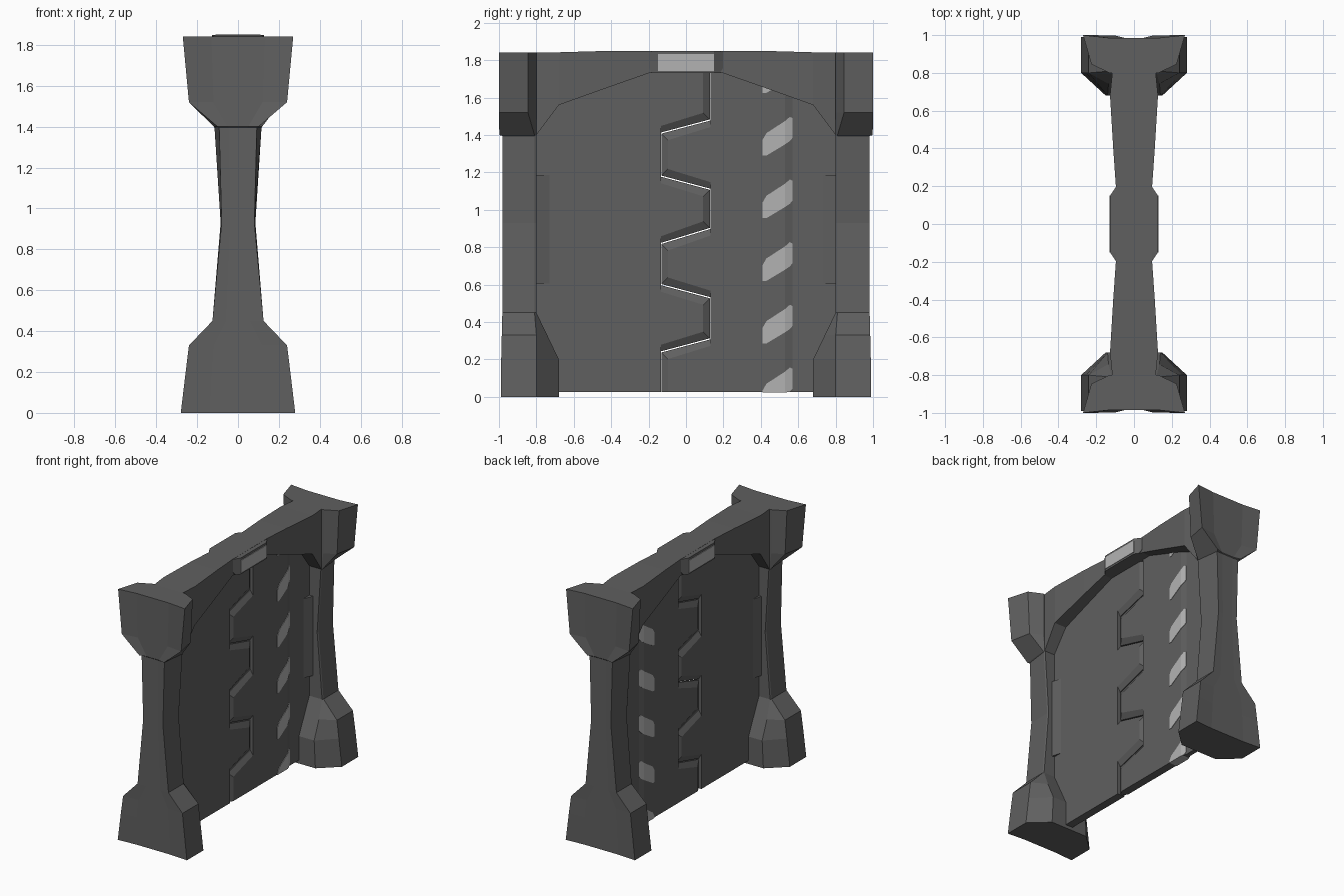
import bpy, bmesh

if "Cube" in bpy.data.objects:
    bpy.data.objects.remove(bpy.data.objects["Cube"])


def material(name, v):
    m = bpy.data.materials.new(name)
    m.diffuse_color = (v, v, v, 1)
    m.use_nodes = True
    m.node_tree.nodes["Principled BSDF"].inputs["Base Color"].default_value = m.diffuse_color
    return m


DARK = material("dark_grey", 0.115)
LIGHT = material("light_grey", 0.45)


def loft(name, sections, mat):
    """Skin a list of equal-length 3D rings and cap both ends."""
    bm = bmesh.new()
    rings = [[bm.verts.new(p) for p in s] for s in sections]
    n = len(rings[0])
    for a, b in zip(rings, rings[1:]):
        for i in range(n):
            j = (i + 1) % n
            bm.faces.new((a[i], a[j], b[j], b[i]))
    bm.faces.new(rings[0])
    bm.faces.new(rings[-1])
    bmesh.ops.recalc_face_normals(bm, faces=bm.faces)
    me = bpy.data.meshes.new(name)
    bm.to_mesh(me)
    bm.free()
    me.materials.append(mat)
    ob = bpy.data.objects.new(name, me)
    bpy.context.collection.objects.link(ob)
    return ob


def loft_y(name, stations, mat):
    """Rectangular sections along y: (y, half width, bottom, top)."""
    return loft(name, [[(-w, y, b), (w, y, b), (w, y, t), (-w, y, t)]
                       for y, w, b, t in stations], mat)


# Posts: half plan sections (z, four x/y points from outer face to inner corner)
POST = [
    (0.00, [(.14, .98), (.28, .99), (.28, .80), (.15, .68)]),
    (0.20, [(.13, .98), (.256, .988), (.256, .80), (.14, .68)]),
    (0.33, [(.12, .98), (.24, .985), (.24, .80), (.135, .742)]),
    (0.45, [(.06, .98), (.125, .982), (.125, .81), (.12, .80)]),
    (0.93, [(.04, .98), (.08, .982), (.085, .81), (.08, .80)]),
    (1.395, [(.045, .98), (.092, .982), (.115, .81), (.11, .80)]),
    (1.40, [(.05, .985), (.10, .998), (.118, .81), (.112, .80)]),
    (1.52, [(.12, .985), (.24, 1.0), (.21, .845), (.13, .80)]),
    (1.84, [(.13, .985), (.27, 1.0), (.225, .845), (.13, .80)]),
]
for side, s in (("front", -1), ("back", 1)):
    rings = [[(x, s * y, z) for x, y in pts] +
             [(-x, s * y, z) for x, y in reversed(pts)] for z, pts in POST]
    loft(side + "_post", rings, DARK)

# Lintel with arched underside, and the lamp housing at its centre
half = [(.80, .115, 1.40, 1.84), (.68, .127, 1.56, 1.842),
        (.40, .11, 1.66, 1.85), (.20, .096, 1.73, 1.85)]
loft_y("lintel", [(-y, w, b, t) for y, w, b, t in half] + half[::-1], DARK)
loft_y("lamp_housing", [(-.20, .094, 1.76, 1.845), (-.18, .107, 1.73, 1.848),
                        (-.15, .127, 1.73, 1.849), (.15, .127, 1.73, 1.849),
                        (.18, .107, 1.73, 1.848), (.20, .094, 1.76, 1.845)], DARK)
loft_y("lamp", [(-.15, .131, 1.743, 1.832), (.15, .131, 1.743, 1.832)], LIGHT)

# Door leaves
FLOOR = .025
T = .03
loft_y("front_door", [(-.85, T, FLOOR, 1.5), (-.68, T, FLOOR, 1.62),
                      (-.20, T, FLOOR, 1.78), (-.135, T, FLOOR, 1.78)], DARK)
loft_y("back_door", [(.13, T, FLOOR, 1.78), (.20, T, FLOOR, 1.78),
                     (.53, T, FLOOR, 1.67), (.57, .017, FLOOR, 1.66),
                     (.68, .017, FLOOR, 1.62), (.85, .017, FLOOR, 1.5)], DARK)

# Interlocking chamfered teeth: seam heights at y = -0.135 and y = 0.13
SEAM = [(1.78, 1.78), (1.41, 1.48), (1.18, 1.11), (.82, .90),
        (.60, .53), (.24, .31), (FLOOR, FLOOR)]
for i, (top, bot) in enumerate(zip(SEAM, SEAM[1:])):
    g, d = .003, .035
    from_front = i % 2 == 0

    def ring(x, inset):
        y0 = -.135 if from_front else -.135 + g + inset
        y1 = .13 - g - inset if from_front else .13
        up = g + inset if i else 0
        dn = g + inset if i < 5 else 0
        return [(x, y0, bot[0] + dn), (x, y1, bot[1] + dn),
                (x, y1, top[1] - up), (x, y0, top[0] - up)]

    loft("door_tooth_%d" % i, [ring(-T, d), ring(-.008, 0), ring(.008, 0), ring(T, d)], DARK)

# Shallow wedge pads where the leaves meet the posts
for side, s in (("front", -1), ("back", 1)):
    loft_y(side + "_door_pad", [(s * .73, .018 if s > 0 else T, .605, 1.185),
                                (s * .82, .055, .605, 1.185)], DARK)

# Slanted warning stripes wrapping over the step in the back leaf
for k in range(6):
    b = 1.62 - .335 * k
    pts = [(.41, T, .005, .09), (.43, T, .005, .125), (.53, T, .065, .19),
           (.555, .022, .082, .212), (.57, .017, .10, .205)]
    loft_y("warning_stripe_%d" % k,
           [(y, w + .003, max(b + lo, FLOOR - .002), b + hi) for y, w, lo, hi in pts], LIGHT)
